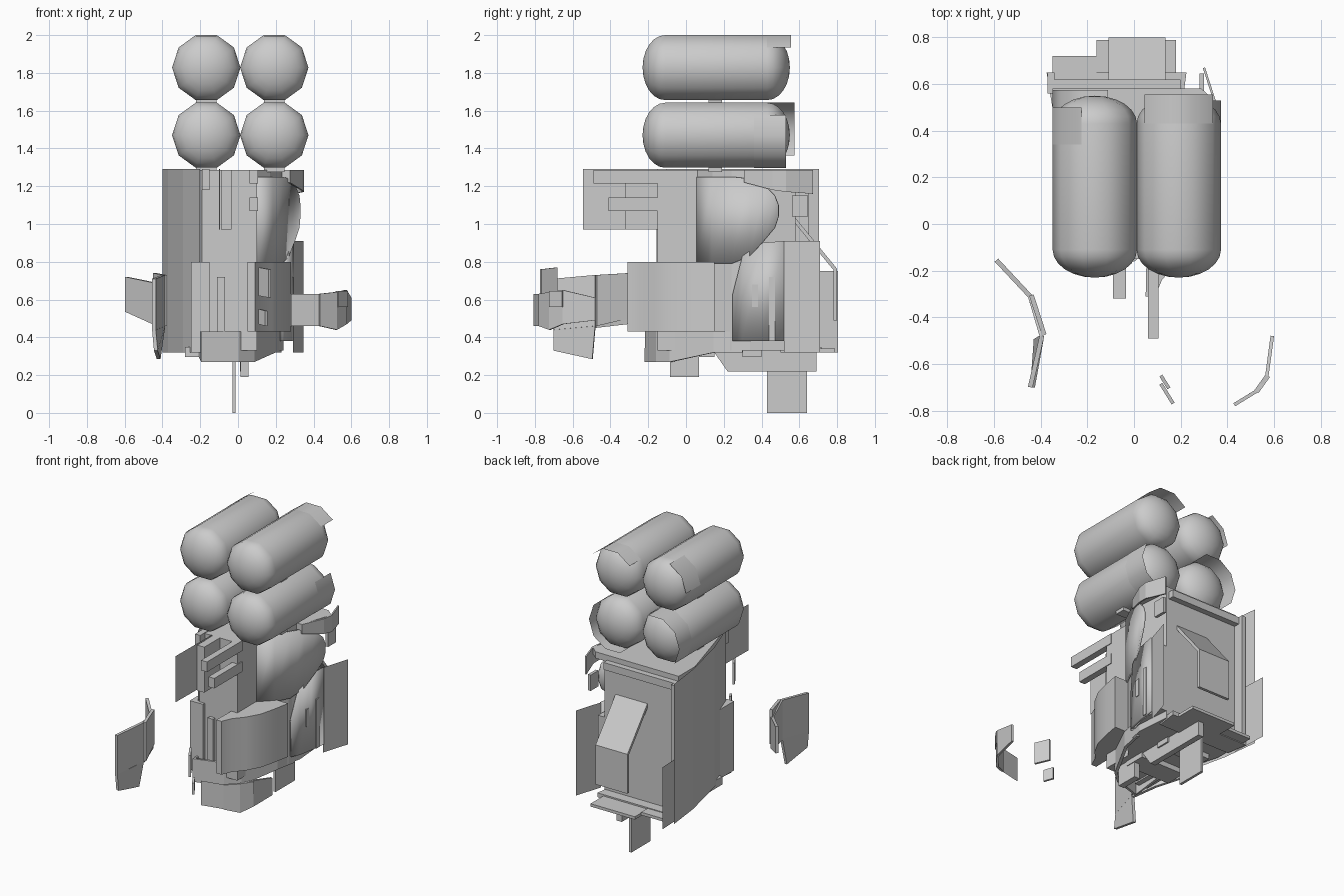
import bpy, bmesh, math

smooth_parts = []


def make(name, verts, faces, thick=0, smooth=False):
    me = bpy.data.meshes.new(name)
    me.from_pydata(verts, [], faces)
    bm = bmesh.new()
    bm.from_mesh(me)
    bmesh.ops.recalc_face_normals(bm, faces=bm.faces)
    bm.to_mesh(me)
    bm.free()
    ob = bpy.data.objects.new(name, me)
    bpy.context.collection.objects.link(ob)
    if thick:
        m = ob.modifiers.new("thickness", 'SOLIDIFY')
        m.thickness = thick
        m.offset = 0
    if smooth:
        smooth_parts.append(ob)
    return ob


def prism(name, plan, z0, z1, smooth=False):
    n = len(plan)
    v = [(x, y, z0) for x, y in plan] + [(x, y, z1) for x, y in plan]
    f = [(i, (i + 1) % n, (i + 1) % n + n, i + n) for i in range(n)]
    return make(name, v, f + [tuple(range(n)), tuple(range(n, 2 * n))], 0, smooth)


def box(name, x0, x1, y0, y1, z0, z1):
    return prism(name, [(x0, y0), (x1, y0), (x1, y1), (x0, y1)], z0, z1)


def ribbon(name, cols, thick=0.0, smooth=False):
    # upright panel through columns (x, y, z_low, z_high)
    v = []
    for x, y, a, b in cols:
        v += [(x, y, a), (x, y, b)]
    f = [(2 * i, 2 * i + 2, 2 * i + 3, 2 * i + 1) for i in range(len(cols) - 1)]
    return make(name, v, f, thick, smooth)


def tank(name, cx, cz, r=0.181, seg=10, steps=6):
    rings = []
    for i in range(1, steps + 1):
        t = math.pi / 2 * i / steps
        rings.append((-0.11 - 0.12 * math.cos(t), r * math.sin(t)))
    rings += [(0.32 - y, q) for y, q in reversed(rings)]
    v = [(cx + q * math.cos(math.tau * k / seg), y, cz + q * math.sin(math.tau * k / seg))
         for y, q in rings for k in range(seg)]
    f = [(i * seg + k, i * seg + (k + 1) % seg, (i + 1) * seg + (k + 1) % seg, (i + 1) * seg + k)
         for i in range(len(rings) - 1) for k in range(seg)]
    n = len(v)
    v += [(cx, -0.23, cz), (cx, 0.55, cz)]
    last = n - seg
    for k in range(seg):
        f += [(n, (k + 1) % seg, k), (n + 1, last + k, last + (k + 1) % seg)]
    return make(name, v, f, 0, True)


def shell(name, cx, cz, a0, a1, y0, y1, r=0.182):
    # strip of tank skin overhanging the rear cap
    v, f = [], []
    for a in range(a0, a1 + 1, 36):
        t = math.radians(a)
        v += [(cx + r * math.cos(t), y, cz + r * math.sin(t)) for y in (y0, y1)]
    for i in range(len(v) // 2 - 1):
        f.append((2 * i, 2 * i + 1, 2 * i + 3, 2 * i + 2))
    return make(name, v, f, 0, True)


# Four tanks with connectors and torn skin
LX, RX, LO, HI = -0.168, 0.192, 1.47, 1.828
for sx, cx in (("left", LX), ("right", RX)):
    for sz, cz in (("lower", LO), ("upper", HI)):
        tank(f"{sz}_{sx}_tank", cx, cz)
        box(f"{sz}_{sx}_tank_mount", cx - 0.055, cx + 0.055, 0.12, 0.19, cz - 0.195, cz - 0.16)
shell("upper_right_skin", RX, HI, 36, 144, 0.43, 0.555)
shell("lower_right_skin", RX, LO, -108, 36, 0.36, 0.53)
shell("lower_left_skin", LX, LO, 72, 216, 0.43, 0.575)
shell("upper_left_skin", LX, HI, 108, 180, 0.34, 0.50)

# Main body, tapering to the front
prism("body_core", [(-0.19, -0.15), (0.1, -0.15), (0.1, 0.06), (0.17, 0.14), (0.22, 0.24),
                    (0.24, 0.34), (0.22, 0.58), (-0.35, 0.58), (-0.35, 0.4), (-0.25, 0.05)], 0.33, 1.285)
ribbon("left_side_panel", [(-0.4, 0.705, 0.32, 1.29), (-0.37, 0.45, 0.32, 1.29),
                           (-0.29, 0.1, 0.32, 1.29), (-0.2, -0.155, 0.32, 1.29)])
ribbon("left_rear_fin", [(-0.37, 0.45, 0.32, 0.75), (-0.385, 0.805, 0.32, 0.75)])
box("back_left_frame", -0.37, -0.34, 0.56, 0.65, 0.33, 1.25)
box("back_top_frame", -0.35, 0.2, 0.56, 0.62, 1.2, 1.25)
prism("back_tray", [(-0.35, 0.5), (0.205, 0.5), (0.225, 0.65), (-0.375, 0.65)], 0.32, 0.35)
box("back_left_ledge", -0.35, -0.16, 0.6, 0.72, 0.325, 0.345)
box("back_ledge", -0.16, 0.18, 0.6, 0.79, 0.32, 0.34)
box("front_left_block", -0.25, -0.15, -0.17, 0.0, 0.32, 0.80)
box("front_inset", -0.11, -0.07, -0.175, -0.14, 0.43, 0.72)

# Curved right side panels
ribbon("right_upper_panel", [(0.10, 0.06, 0.79, 1.25), (0.18, 0.14, 0.79, 1.25),
                             (0.23, 0.24, 0.79, 1.25), (0.265, 0.34, 0.83, 1.24),
                             (0.30, 0.42, 0.92, 1.20), (0.32, 0.47, 0.98, 1.15),
                             (0.325, 0.49, 1.04, 1.10)], 0.012, True)
ribbon("right_lower_panel", [(0.23, 0.25, 0.38, 0.63), (0.255, 0.30, 0.38, 0.83),
                             (0.275, 0.40, 0.38, 0.90), (0.29, 0.52, 0.38, 0.91)], 0.015, True)
ribbon("right_rear_fin", [(0.29, 0.52, 0.32, 0.91), (0.348, 0.71, 0.32, 0.91)])
prism("right_lower_fill", [(0.1, 0.25), (0.22, 0.25), (0.265, 0.40), (0.27, 0.58), (0.1, 0.58)], 0.38, 0.85)
box("right_slot_short", 0.25, 0.28, 0.35, 0.38, 0.56, 0.68)
box("right_slot_tall", 0.26, 0.295, 0.44, 0.47, 0.38, 0.72)
prism("right_top_flange", [(0.2, 0.31), (0.27, 0.31), (0.345, 0.53), (0.29, 0.58), (0.2, 0.58)], 1.24, 1.285)
ribbon("right_top_strip", [(0.27, 0.31, 1.22, 1.285), (0.335, 0.46, 1.18, 1.285), (0.345, 0.53, 1.17, 1.285),
                           (0.30, 0.67, 1.16, 1.285)], 0.01)
box("right_rear_tab", 0.28, 0.30, 0.56, 0.645, 1.04, 1.15)

# Rear sloping hood, open at the sides
make("rear_hood", [(x, y, z) for y, z in ((0.56, 1.04), (0.79, 0.76), (0.79, 0.49)) for x in (-0.11, 0.135)],
     [(0, 1, 3, 2), (2, 3, 5, 4)], 0.02)

# Front rails and forward plate
box("upper_right_rail", 0.06, 0.105, -0.49, -0.1, 1.215, 1.285)
box("lower_right_rail", 0.06, 0.105, -0.41, -0.1, 1.07, 1.14)
box("left_rail", -0.19, -0.15, -0.2, -0.1, 1.18, 1.29)
box("centre_rail", -0.09, -0.035, -0.32, -0.14, 0.97, 1.285)
ribbon("forward_plate", [(-0.095, -0.15, 0.97, 1.29), (-0.1, -0.545, 0.97, 1.29)])

# Lower front housing and base
prism("front_right_housing", [(0.05, -0.31), (0.09, -0.31), (0.12, -0.24), (0.18, -0.17), (0.23, -0.08),
                              (0.26, 0.04), (0.28, 0.15), (0.06, 0.15)], 0.43, 0.80, True)
ribbon("base_bumper", [(-0.2, 0.0, 0.30, 0.43), (-0.19, -0.21, 0.27, 0.43), (0.0, -0.15, 0.27, 0.43),
                       (0.08, -0.08, 0.27, 0.43), (0.19, 0.15, 0.32, 0.43), (0.22, 0.3, 0.32, 0.43)], 0.02)
for i, (y0, y1) in enumerate(((0.0, 0.15), (0.3, 0.4))):
    box(f"underside_beam_{i + 1}", -0.28, 0.06, y0, y1, 0.295, 0.35)
box("underside_block", 0.012, 0.055, -0.085, 0.07, 0.19, 0.43)
ribbon("underside_keel", [(0.03, 0.15, 0.32, 0.34), (0.03, 0.22, 0.22, 0.34), (0.03, 0.69, 0.22, 0.34)], 0.04)
box("drop_fin", -0.03, -0.012, 0.43, 0.64, 0.0, 0.35)

# Detached side arms and small front pieces
ribbon("left_arm", [(-0.59, -0.155, 0.535, 0.72), (-0.445, -0.31, 0.47, 0.69),
                    (-0.395, -0.48, 0.45, 0.73)], 0.02)
ribbon("left_arm_tip", [(-0.395, -0.48, 0.46, 0.73), (-0.445, -0.70, 0.44, 0.71)], 0.02)
make("left_arm_flap", [(-0.395, -0.48, 0.46), (-0.445, -0.70, 0.44), (-0.435, -0.70, 0.33), (-0.42, -0.495, 0.285)],
     [(0, 1, 2, 3)], 0.02)
ribbon("left_arm_pad", [(-0.44, -0.305, 0.50, 0.74), (-0.385, -0.475, 0.46, 0.73)], 0.02)
ribbon("right_arm", [(0.593, -0.48, 0.49, 0.61), (0.57, -0.65, 0.47, 0.65), (0.52, -0.72, 0.44, 0.64),
                     (0.43, -0.775, 0.46, 0.63)], 0.015)
ribbon("right_arm_end", [(0.43, -0.775, 0.46, 0.63), (0.28, -0.808, 0.46, 0.63)])
ribbon("right_arm_pad", [(0.575, -0.65, 0.56, 0.645), (0.525, -0.72, 0.56, 0.645)], 0.02)
ribbon("upper_loose_plate", [(0.115, -0.685, 0.62, 0.77), (0.168, -0.77, 0.61, 0.76)], 0.015)
ribbon("lower_loose_plate", [(0.115, -0.65, 0.47, 0.55), (0.15, -0.705, 0.46, 0.54)], 0.015)

# Smooth the curved surfaces, keep hard corners
bpy.ops.object.select_all(action='DESELECT')
for ob in smooth_parts:
    ob.select_set(True)
bpy.context.view_layer.objects.active = smooth_parts[0]
bpy.ops.object.shade_smooth_by_angle(angle=math.radians(38))
